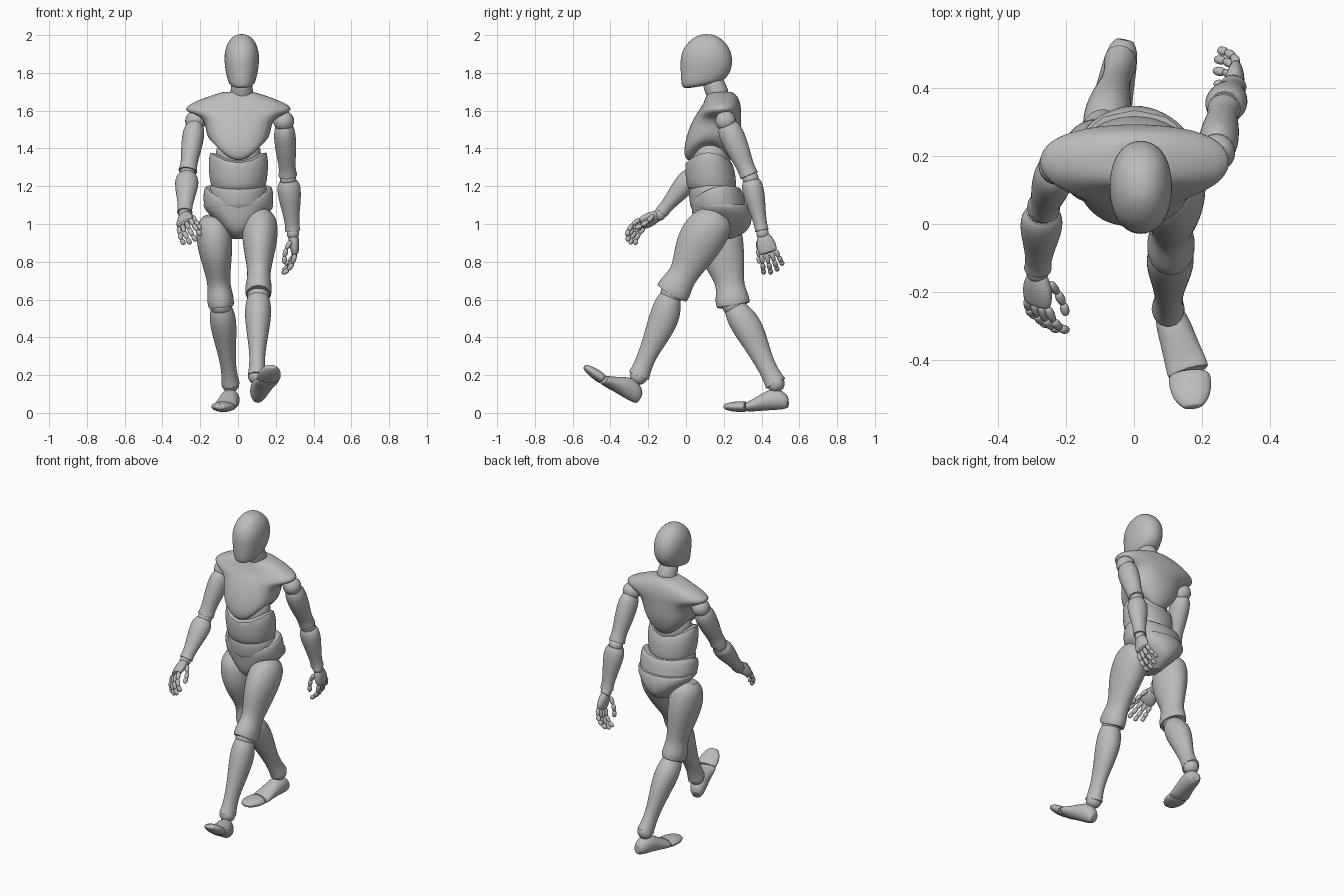
import bpy, bmesh, math
from mathutils import Vector, Matrix

default_cube = bpy.data.objects.get("Cube")
if default_cube:
    bpy.data.objects.remove(default_cube, do_unlink=True)

# One plain grey for the whole figure
grey = bpy.data.materials.new("matte grey")
grey.use_nodes = True
grey.diffuse_color = (0.5, 0.5, 0.5, 1)
grey.node_tree.nodes["Principled BSDF"].inputs["Base Color"].default_value = grey.diffuse_color


def finish(name, mesh_data, matrix, levels):
    """Turn a bmesh into a smooth shaded, subdivided object."""
    mesh_data.transform(matrix)
    bmesh.ops.recalc_face_normals(mesh_data, faces=mesh_data.faces[:])
    for face in mesh_data.faces:
        face.smooth = True
    mesh = bpy.data.meshes.new(name)
    mesh_data.to_mesh(mesh)
    mesh_data.free()
    mesh.materials.append(grey)
    part = bpy.data.objects.new(name, mesh)
    bpy.context.collection.objects.link(part)
    if levels:
        modifier = part.modifiers.new("Rounding", "SUBSURF")
        modifier.levels = modifier.render_levels = levels
    return part


def frame(origin, axis, hint):
    """Local z runs along axis, local y is as close to hint as possible."""
    z = Vector(axis).normalized()
    y = Vector(hint)
    y = (y - z * y.dot(z)).normalized()
    x = y.cross(z)
    rotation = Matrix((x, y, z)).transposed().to_4x4()
    return Matrix.Translation(origin) @ rotation


def loft(name, rings, matrix, length=1, sides=12, levels=2, crease=0.0, power=1.0):
    """Skin oval rings: height, shift, half width, half depth, side lift, tilt."""
    bm = bmesh.new()
    loops = []
    for ring in rings:
        height, shift, width, depth, lift, tilt = (tuple(ring) + (0, 0))[:6]
        loop = []
        for i in range(sides):
            angle = math.tau * i / sides
            # A power below one squares the oval off
            c, s = (math.copysign(abs(v) ** power, v)
                    for v in (math.cos(angle), math.sin(angle)))
            z = height * length + lift * c * c + tilt * s
            loop.append(bm.verts.new((width * c, shift + depth * s, z)))
        loops.append(loop)
    for low, high in zip(loops, loops[1:]):
        for i in range(sides):
            j = (i + 1) % sides
            bm.faces.new((low[i], low[j], high[j], high[i]))
    caps = [bm.faces.new(loops[0]), bm.faces.new(loops[-1])]
    if crease:
        layer = bm.edges.layers.float.new("crease_edge")
        for cap in caps:
            for edge in cap.edges:
                edge[layer] = crease
                edge.smooth = False
    return finish(name, bm, matrix, levels)


def ball(name, center, radius):
    bm = bmesh.new()
    bmesh.ops.create_uvsphere(bm, u_segments=20, v_segments=12, radius=radius)
    return finish(name, bm, Matrix.Translation(center), 0)


def segment(name, start, end, rings, hint=(0, 1, 0), **options):
    """Limb piece whose ring heights are fractions of its length."""
    start, end = Vector(start), Vector(end)
    axis = end - start
    return loft(name, rings, frame(start, axis, hint), axis.length, **options)


# Torso, neck and head, stacked upward
middle = Matrix.Translation((0.002, 0, 0))
loft("pelvis", [(.92, .18, .03, .06), (.95, .19, .09, .135, .03),
                (1.0, .195, .145, .16, .04), (1.06, .19, .19, .165, .02),
                (1.105, .18, .194, .16)], middle, crease=0.7)
loft("waist", [(1.08, .175, .185, .15), (1.1, .172, .194, .15, .02, .01),
               (1.14, .162, .192, .142, .04, .035), (1.155, .157, .182, .132, .045, .035)],
     middle, crease=0.6)
loft("belly", [(1.08, .15, .14, .13), (1.14, .145, .16, .135),
               (1.18, .14, .157, .13, .02), (1.195, .14, .145, .12, .02)],
     middle, crease=0.4)
loft("abdomen", [(1.18, .14, .145, .125, .01), (1.2, .135, .157, .138, .02),
                 (1.28, .127, .168, .138, .05), (1.32, .12, .155, .127, .065)],
     middle, crease=0.6)
loft("spine_core", [(1.2, .14, .11, .1), (1.35, .13, .13, .11),
                    (1.45, .14, .12, .1)], middle)
loft("chest", [(1.325, .12, .115, .105, .1), (1.35, .122, .15, .137, .09),
               (1.43, .14, .174, .149, .05), (1.51, .155, .18, .14, .03),
               (1.57, .17, .215, .125), (1.6, .18, .298, .115),
               (1.635, .19, .27, .1), (1.68, .19, .15, .085),
               (1.7, .185, .08, .06)], middle, sides=16, crease=0.3, power=0.87)
segment("neck", (.02, .18, 1.66), (.02, .13, 1.78),
        [(0, 0, .066, .066), (.4, 0, .06, .06), (1, 0, .06, .06)])
loft("head", [(1.73, .085, .057, .095, 0, .02), (1.75, .092, .075, .122, 0, .018),
              (1.81, .107, .09, .14, 0, .005), (1.88, .108, .098, .145),
              (1.94, .109, .088, .124), (1.985, .11, .06, .077),
              (2.006, .11, .024, .03)], Matrix.Translation((.02, 0, 0)), power=0.9)

# Shared limb profiles, from the upper joint to the lower one
thigh = [(-.1, 0, .05, .06), (-.02, 0, .092, .112), (.2, -.01, .102, .13),
         (.45, -.01, .084, .117), (.7, .003, .062, .078), (.82, 0, .066, .082),
         (.93, 0, .075, .095), (1, 0, .07, .092, .01)]
shin = [(0, 0, .048, .05), (.08, 0, .068, .07), (.25, .01, .075, .086),
        (.48, .01, .06, .072), (.75, 0, .041, .05), (.92, 0, .045, .053),
        (1, 0, .051, .06)]
upper_arm = [(.02, 0, .03, .04), (.12, 0, .056, .066), (.3, 0, .062, .07),
             (.58, 0, .055, .06), (.8, 0, .044, .047), (.95, 0, .052, .052)]
forearm = [(.04, 0, .048, .048), (.13, 0, .066, .06), (.35, 0, .063, .058),
           (.6, 0, .048, .044), (.85, 0, .038, .035), (.95, 0, .043, .038)]
foot = [(-.062, -.1, .025, .03), (-.04, -.09, .045, .05), (.02, -.08, .054, .062),
        (.08, -.095, .057, .046), (.13, -.11, .064, .033), (.16, -.114, .064, .026)]
toes = [(0, 0, .063, .029), (.04, 0, .066, .03), (.09, 0, .056, .025),
        (.122, 0, .028, .013)]
palm = [(0, 0, .026, .022), (.03, 0, .045, .03), (.07, 0, .055, .028),
        (.11, 0, .049, .02)]
knuckle = [(-.05, 0, .008, .008), (.15, 0, .0155, .0155), (.8, 0, .0145, .0145),
           (1.05, 0, .007, .007)]


def leg(side, hip, knee, ankle, heading, toe_heading):
    hip, knee, ankle = Vector(hip), Vector(knee), Vector(ankle)
    segment(side + "_thigh", hip, knee, thigh, crease=0.7)
    ball(side + "_knee", knee, .06)
    segment(side + "_shin", knee, ankle, shin, crease=0.7)
    ball(side + "_ankle", ankle, .047)
    base = frame(ankle, heading, (0, 0, 1))
    loft(side + "_foot", foot, base, crease=0.4)
    joint = base @ Vector((0, -.114, .163))
    loft(side + "_toes", toes, frame(joint, toe_heading, (0, 0, 1)), crease=0.3)


def finger(name, start, forward, curl_to, lengths, bends):
    """Chain of small rounded bones that curls toward the palm."""
    for number, (length, bend) in enumerate(zip(lengths, bends), 1):
        direction = forward * math.cos(bend) + curl_to * math.sin(bend)
        end = start + direction * length
        segment(f"{name}_bone_{number}", start, end, knuckle, hint=forward.cross(curl_to),
                sides=8, levels=1)
        start = end


def hand(side, wrist, forward, palm_side, thumb_side):
    wrist = Vector(wrist)
    forward, palm_side, thumb_side = (
        Vector(v).normalized() for v in (forward, palm_side, thumb_side))
    ball(side + "_wrist", wrist, .033)
    loft(side + "_palm", palm, frame(wrist, forward, palm_side), crease=0.3)
    names = ("index", "middle", "ring", "little")
    sizes = (.95, 1, .95, .8)
    for i, (name, size) in enumerate(zip(names, sizes)):
        spread = 1.5 - i
        start = wrist + forward * (.113 - .005 * abs(spread)) + thumb_side * .026 * spread
        aim = (forward + thumb_side * spread * 0.12).normalized()
        lengths = [size * bone for bone in (.052, .044, .036)]
        finger(f"{side}_{name}_finger", start, aim, palm_side, lengths, (.35, .7, 1.1))
    root = wrist + forward * .03 + thumb_side * .034 + palm_side * .015
    aim = (forward + thumb_side * 0.25).normalized()
    finger(side + "_thumb", root, aim, palm_side, (.048, .042, .036), (.6, .35, .1))


def arm(side, shoulder, elbow, wrist, *hand_directions):
    ball(side + "_shoulder", shoulder, .055)
    segment(side + "_upper_arm", shoulder, elbow, upper_arm, crease=0.6)
    ball(side + "_elbow", elbow, .043)
    segment(side + "_forearm", elbow, wrist, forearm, crease=0.6)
    hand(side, wrist, *hand_directions)


# Striding pose: left leg and right arm forward
leg("left", (.118, .15, 1.02), (.108, -.075, .632), (.1, -.25, .195),
    (.27, -.83, .5), (.1, -.82, .57))
leg("right", (-.133, .175, 1.0), (-.09, .25, .572), (-.04, .475, .155),
    (-.2, -.97, -.05), (-.2, -.98, 0))
arm("left", (.242, .21, 1.545), (.265, .342, 1.24), (.291, .405, .95),
    (.1, .3, -.95), (-1, 0, -.1), (0, -.95, -.3))
arm("right", (-.225, .17, 1.545), (-.268, .04, 1.265), (-.283, -.14, 1.05),
    (0, -.89, -.45), (.62, .3, -.72), (.76, -.32, .56))
